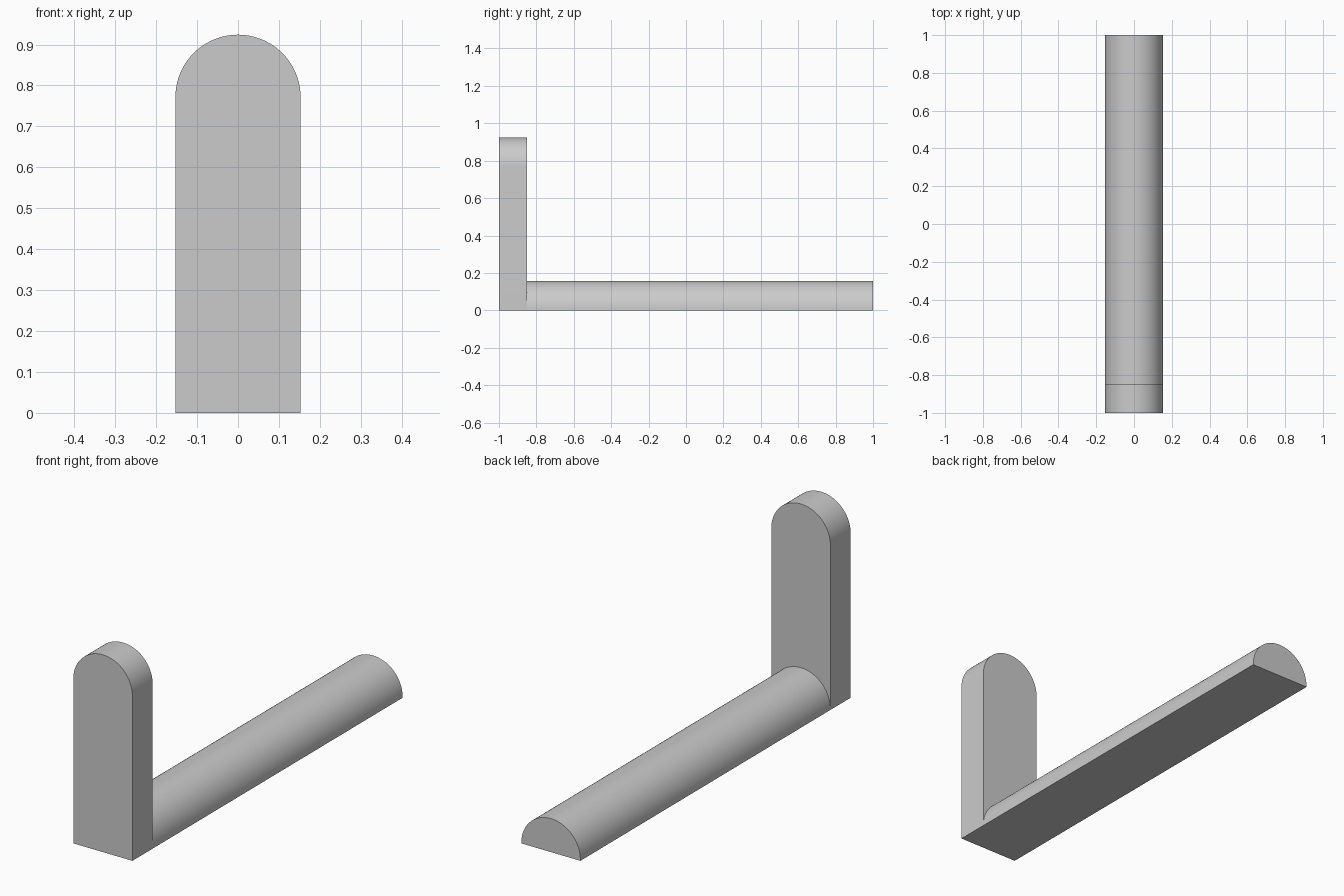
import bpy, bmesh, math

if "Cube" in bpy.data.objects:
    bpy.data.objects.remove(bpy.data.objects["Cube"], do_unlink=True)

RADIUS = 0.153
SEGMENTS = 48

grey = bpy.data.materials.new("light_grey")
grey.use_nodes = True
colour = (0.6, 0.6, 0.6, 1)
grey.diffuse_color = colour
grey.node_tree.nodes["Principled BSDF"].inputs["Base Color"].default_value = colour


def arched_prism(name, spring, y_front, y_back):
    """Round-topped profile standing on the ground, extruded along y."""
    profile = [(-RADIUS, 0), (RADIUS, 0)]
    for i in range(SEGMENTS + 1):
        a = math.pi * i / SEGMENTS
        profile.append((RADIUS * math.cos(a), spring + RADIUS * math.sin(a)))
    bm = bmesh.new()
    face = bm.faces.new([bm.verts.new((x, y_front, z)) for x, z in profile])
    extruded = bmesh.ops.extrude_face_region(bm, geom=[face], use_keep_orig=True)
    moved = [v for v in extruded["geom"] if isinstance(v, bmesh.types.BMVert)]
    bmesh.ops.translate(bm, verts=moved, vec=(0, y_back - y_front, 0))
    bmesh.ops.recalc_face_normals(bm, faces=bm.faces)
    mesh = bpy.data.meshes.new(name)
    bm.to_mesh(mesh)
    bm.free()
    mesh.materials.append(grey)
    obj = bpy.data.objects.new(name, mesh)
    bpy.context.collection.objects.link(obj)
    bpy.ops.object.select_all(action="DESELECT")
    obj.select_set(True)
    bpy.context.view_layer.objects.active = obj
    bpy.ops.object.shade_smooth_by_angle(angle=math.radians(30))
    return obj


# Upright slab at the front, half-round bar running to the back
arched_prism("upright_slab", 0.771, -1, -0.85)
arched_prism("half_round_bar", 0.004, -0.85, 1)
